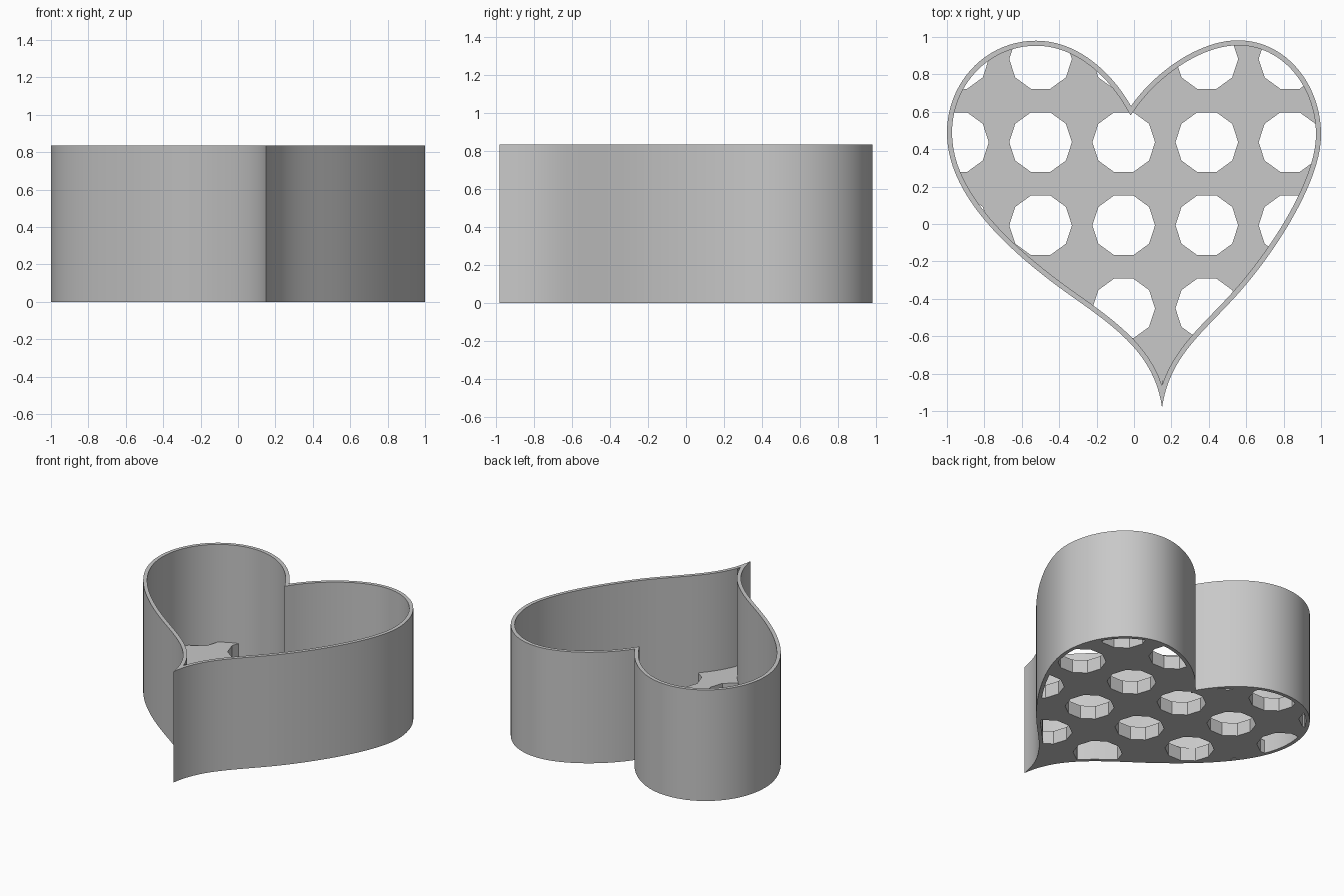
import bpy
import bmesh
import math
from mathutils import Vector
from mathutils.geometry import interpolate_bezier, intersect_line_line_2d

HEIGHT, WALL, FLOOR = 0.835, 0.027, 0.1
HOLE_RADIUS, PITCH = 0.1675, 0.4445
STEPS = 22

if "Cube" in bpy.data.objects:
    bpy.data.objects.remove(bpy.data.objects["Cube"], do_unlink=True)

# One plain grey for everything
grey = bpy.data.materials.new("grey_plastic")
grey.use_nodes = True
colour = (0.58, 0.58, 0.58, 1)
grey.diffuse_color = colour
shader = next(n for n in grey.node_tree.nodes if n.type == "BSDF_PRINCIPLED")
shader.inputs["Base Color"].default_value = colour

# Heart outline, counter-clockwise from the tip: (handle, handle, end) per span
TIP = (0.15, -0.982)
SPANS = [
    ((0.19, -0.71), (0.36, -0.59), (0.55, -0.38)),
    ((0.74, -0.17), (1, 0.22), (1, 0.476)),
    ((1, 0.75), (0.81, 0.982), (0.556, 0.982)),
    ((0.34, 0.982), (0.10, 0.80), (-0.016, 0.63)),
    ((-0.10, 0.78), (-0.28, 0.98), (-0.524, 0.98)),
    ((-0.79, 0.98), (-1, 0.76), (-1, 0.487)),
    ((-1, 0.17), (-0.70, -0.125), (-0.35, -0.375)),
    ((-0.11, -0.545), (0.11, -0.69), TIP),
]


def heart_outline():
    points, start = [], TIP
    for h1, h2, end in SPANS:
        curve = interpolate_bezier(*(Vector((*p, 0)) for p in (start, h1, h2, end)), STEPS)
        points += [p.to_2d() for p in curve[:-1]]
        start = end
    return points


def inset(points, distance):
    """Mitred inset; the sides that cross near the tip meet in one point."""
    result = []
    for i, p in enumerate(points):
        a = (p - points[i - 1]).normalized()
        b = (points[(i + 1) % len(points)] - p).normalized()
        na, nb = Vector((-a.y, a.x)), Vector((-b.y, b.x))
        q = p + (na + nb) * distance / (1 + na.dot(nb))
        result.append(Vector((0.15, -0.865)) if q.y < -0.85 else q)
    return result


def finish(bm, name):
    bmesh.ops.remove_doubles(bm, verts=bm.verts, dist=1e-5)
    bmesh.ops.recalc_face_normals(bm, faces=bm.faces)
    mesh = bpy.data.meshes.new(name)
    bm.to_mesh(mesh)
    bm.free()
    mesh.materials.append(grey)
    obj = bpy.data.objects.new(name, mesh)
    bpy.context.collection.objects.link(obj)
    return obj


def add_prism(bm, points, low, high):
    base = bm.faces.new([bm.verts.new((*p, low)) for p in points])
    top = bmesh.ops.extrude_face_region(bm, geom=[base])["geom"]
    moved = [v for v in top if isinstance(v, bmesh.types.BMVert)]
    bmesh.ops.translate(bm, verts=moved, vec=(0, 0, high - low))
    if not base.is_valid or all(f is not base for f in bm.faces):
        return
    # Keep the base so that the prism is closed
    base.normal_flip()


def activate(obj):
    bpy.ops.object.select_all(action="DESELECT")
    obj.select_set(True)
    bpy.context.view_layer.objects.active = obj


outer = heart_outline()
inner = inset(outer, WALL)

# Wall: a four-cornered section carried round the heart
bm = bmesh.new()
loops = [[bm.verts.new((*p, z)) for p in pts]
         for pts, z in ((outer, 0), (outer, HEIGHT), (inner, HEIGHT), (inner, 0))]
for k in range(4):
    one, two = loops[k], loops[(k + 1) % 4]
    for i in range(len(outer)):
        j = (i + 1) % len(outer)
        bm.faces.new((one[i], one[j], two[j], two[i]))
wall = finish(bm, "heart_wall")
activate(wall)
bpy.ops.object.shade_smooth_by_angle(angle=math.radians(30))

# Floor: a slab filling the inside of the wall
slab = []
for p in inner:
    if not slab or (p - slab[-1]).length > 1e-5:
        slab.append(p)
if (slab[0] - slab[-1]).length < 1e-5:
    slab.pop()
bm = bmesh.new()
add_prism(bm, slab, 0, FLOOR)
floor = finish(bm, "drain_floor")

# Ten-sided drain holes on a square grid
bm = bmesh.new()
for col in range(-2, 3):
    for row in range(-1, 3):
        centre = Vector((-0.055 + col * PITCH, -0.007 + row * PITCH))
        ring = [centre + HOLE_RADIUS * Vector((math.cos(a), math.sin(a)))
                for a in (k * math.tau / 10 for k in range(10))]
        add_prism(bm, ring, -0.1, FLOOR + 0.1)
cutter = finish(bm, "hole_cutter")
cutter.hide_render = True

cut = floor.modifiers.new("drain_holes", "BOOLEAN")
cut.operation, cut.solver, cut.object = "DIFFERENCE", "EXACT", cutter
activate(floor)
bpy.ops.object.modifier_apply(modifier=cut.name)
bpy.data.objects.remove(cutter, do_unlink=True)
